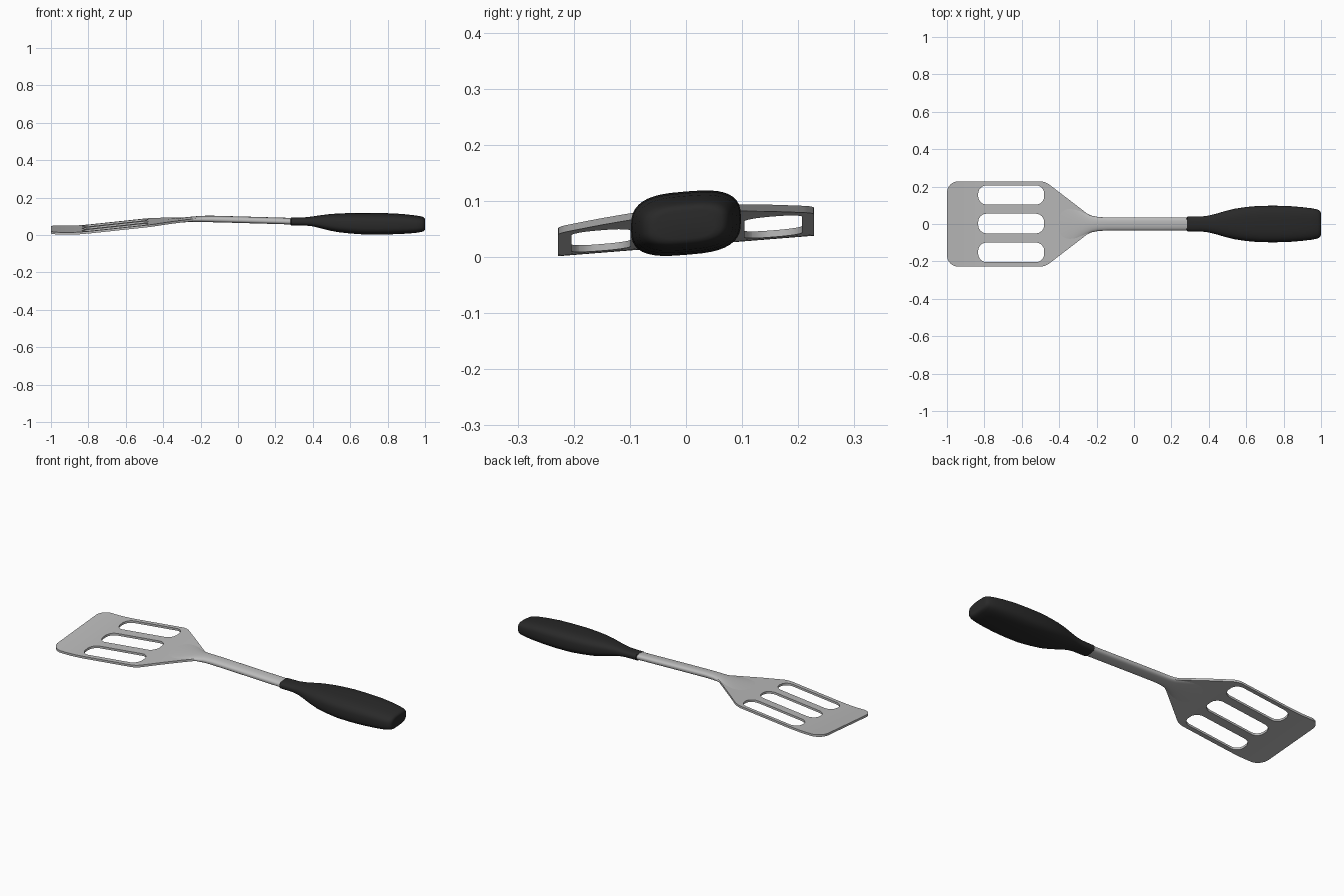
import bpy, bmesh, math
from mathutils import Vector

if "Cube" in bpy.data.objects:
    bpy.data.objects.remove(bpy.data.objects["Cube"])

ROLL = 0.08  # whole utensil rests slightly tilted to one side


def material(name, v):
    m = bpy.data.materials.new(name)
    m.diffuse_color = (v, v, v, 1)
    m.use_nodes = True
    m.node_tree.nodes["Principled BSDF"].inputs["Base Color"].default_value = m.diffuse_color
    return m


steel = material("brushed steel", 0.5)
rubber = material("black rubber", 0.022)

# centre line height along x
SPINE = [(-1.0, 0.028), (-0.93, 0.0255), (-0.87, 0.0265), (-0.8, 0.032), (-0.48, 0.066),
         (-0.38, 0.075), (-0.28, 0.082), (-0.2, 0.086), (-0.12, 0.086), (0.3, 0.073)]


def interp(table, x):
    for (x0, a), (x1, b) in zip(table, table[1:]):
        if x <= x1:
            return a + (b - a) * max(0, (x - x0) / (x1 - x0))
    return table[-1][1]


def finish(obj, mat, angle):
    obj.data.materials.clear()
    obj.data.materials.append(mat)
    bpy.ops.object.select_all(action='DESELECT')
    obj.select_set(True)
    bpy.context.view_layer.objects.active = obj
    bpy.ops.object.shade_smooth_by_angle(angle=math.radians(angle))


def rounded(points, n=8):
    """Closed outline from (x, y, corner radius) points."""
    out = []
    for i, (x, y, r) in enumerate(points):
        p = Vector((x, y))
        a = Vector(points[i - 1][:2]) - p
        b = Vector(points[(i + 1) % len(points)][:2]) - p
        if r == 0:
            out.append(p)
            continue
        half = a.angle(b) / 2
        d = r / math.tan(half)
        bis = (a.normalized() + b.normalized()).normalized()
        c = p + bis * (r / math.sin(half))
        s, e = p + a.normalized() * d - c, p + b.normalized() * d - c
        for k in range(n + 1):
            out.append(c + s.lerp(e, k / n).normalized() * r)
    return out


def loft(name, sections, mat, sides=40):
    """Superellipse sections (x, z, half width, half height, exponent)."""
    bm = bmesh.new()
    rings = []
    for x, z, hw, hh, e in sections:
        ring = []
        for k in range(sides):
            t = 2 * math.pi * k / sides
            c, s = math.cos(t), math.sin(t)
            y = math.copysign(abs(c) ** (2 / e), c) * hw
            h = math.copysign(abs(s) ** (2 / e), s) * hh
            ring.append(bm.verts.new((x, y, z + h + ROLL * y)))
        rings.append(ring)
    for r0, r1 in zip(rings, rings[1:]):
        for k in range(sides):
            j = (k + 1) % sides
            bm.faces.new((r0[k], r0[j], r1[j], r1[k]))
    bm.faces.new(rings[0])
    bm.faces.new(rings[-1])
    bmesh.ops.recalc_face_normals(bm, faces=bm.faces)
    me = bpy.data.meshes.new(name)
    bm.to_mesh(me)
    bm.free()
    obj = bpy.data.objects.new(name, me)
    bpy.context.collection.objects.link(obj)
    finish(obj, mat, 40)


# blade: flat outline with three slots, extruded then bent along the spine
half = [(-1, 0.228, 0.06), (-0.475, 0.228, 0.09), (-0.225, 0.036, 0.09), (-0.17, 0.034, 0)]
outlines = [rounded(half + [(x, -y, r) for x, y, r in reversed(half)])]
for y0, y1 in ((-0.204, -0.099), (-0.05, 0.055), (0.104, 0.207)):
    outlines.append(rounded([(-0.833, y0, 0.045), (-0.833, y1, 0.045),
                             (-0.48, y1, 0.045), (-0.48, y0, 0.045)]))
curve = bpy.data.curves.new("blade_outline", 'CURVE')
curve.dimensions = '2D'
curve.fill_mode = 'BOTH'
curve.extrude = 0.006
for pts in outlines:
    s = curve.splines.new('POLY')
    s.points.add(len(pts) - 1)
    for q, p in zip(s.points, pts):
        q.co = (p.x, p.y, 0, 1)
    s.use_cyclic_u = True
blade = bpy.data.objects.new("blade", curve)
bpy.context.collection.objects.link(blade)
blade.select_set(True)
bpy.context.view_layer.objects.active = blade
bpy.ops.object.convert(target='MESH')
blade = bpy.context.view_layer.objects.active
bm = bmesh.new()
bm.from_mesh(blade.data)
bmesh.ops.remove_doubles(bm, verts=bm.verts, dist=1e-5)
for k in range(1, 28):
    bmesh.ops.bisect_plane(bm, geom=bm.verts[:] + bm.edges[:] + bm.faces[:], dist=1e-5,
                           plane_co=(-1 + 0.03 * k, 0, 0), plane_no=(1, 0, 0))
bmesh.ops.recalc_face_normals(bm, faces=bm.faces)
for v in bm.verts:
    v.co.z += interp(SPINE, v.co.x) + ROLL * v.co.y
bm.to_mesh(blade.data)
bm.free()
finish(blade, steel, 35)

# neck: thickens out of the blade shoulder into an oval rod
neck = [(-0.42, 0.15, 0.0055, 2), (-0.37, 0.125, 0.0075, 2), (-0.32, 0.1, 0.0095, 2),
        (-0.27, 0.066, 0.0125, 2.1), (-0.23, 0.045, 0.015, 2.2), (-0.19, 0.037, 0.0165, 2.4),
        (-0.14, 0.035, 0.017, 2.5), (0.0, 0.035, 0.017, 2.5), (0.32, 0.035, 0.017, 2.5)]
loft("neck", [(x, interp(SPINE, x), w, h, e) for x, w, h, e in neck], steel)

# handle: soft grip swelling from the collar, blunt rounded end
loft("handle", [
    (0.282, 0.073, 0.036, 0.018, 2.5), (0.285, 0.073, 0.039, 0.0205, 2.5),
    (0.36, 0.073, 0.040, 0.0215, 2.5), (0.40, 0.073, 0.045, 0.026, 2.5),
    (0.44, 0.071, 0.055, 0.034, 2.6), (0.49, 0.068, 0.070, 0.043, 2.7),
    (0.54, 0.065, 0.082, 0.049, 2.8), (0.60, 0.063, 0.091, 0.053, 2.9),
    (0.67, 0.061, 0.097, 0.056, 3), (0.75, 0.060, 0.098, 0.056, 3),
    (0.83, 0.060, 0.096, 0.054, 3), (0.90, 0.059, 0.090, 0.050, 3),
    (0.95, 0.058, 0.084, 0.045, 3), (0.98, 0.058, 0.078, 0.040, 3),
    (0.992, 0.058, 0.072, 0.036, 3), (0.998, 0.058, 0.064, 0.031, 3),
    (1.0, 0.058, 0.052, 0.025, 3)], rubber)
